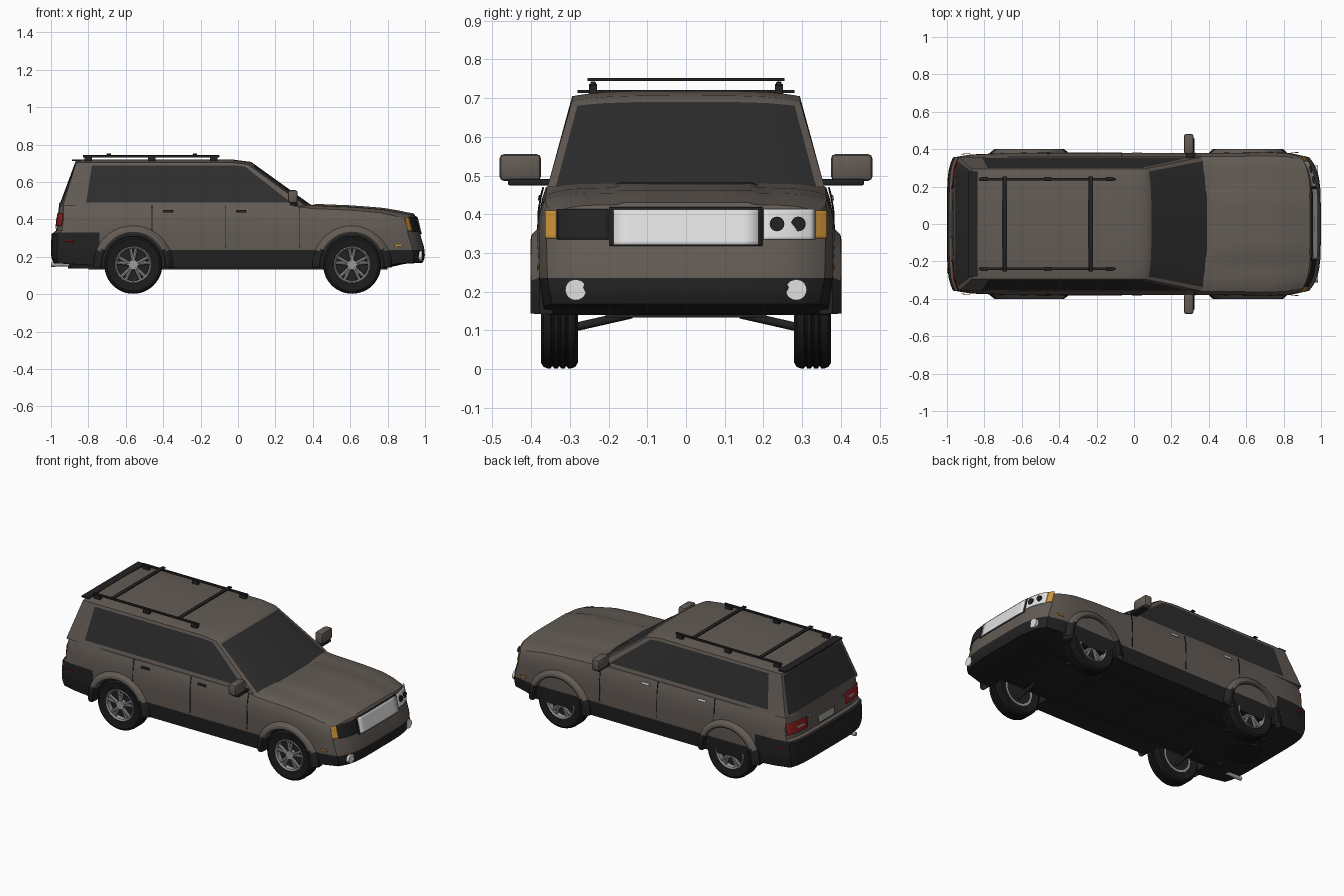
import bpy, bmesh, math
from mathutils import Vector

default_cube = bpy.data.objects.get("Cube")
if default_cube:
    bpy.data.objects.remove(default_cube, do_unlink=True)


def material(name, red, green, blue):
    mat = bpy.data.materials.new(name)
    mat.use_nodes = True
    mat.diffuse_color = (red, green, blue, 1)
    mat.node_tree.nodes["Principled BSDF"].inputs["Base Color"].default_value = (red, green, blue, 1)
    return mat


PAINT = material("taupe paint", .125, .105, .091)
GLASS = material("dark glass", .027, .027, .027)
BLACK = material("black trim", .016, .016, .016)
TYRE = material("tyre rubber", .011, .011, .011)
RIM = material("alloy grey", .33, .33, .33)
WHITE = material("white lens", .75, .75, .75)
AMBER = material("amber lens", .62, .3, .04)
RED = material("red lens", .32, .015, .015)
PLATE = material("plate grey", .4, .4, .38)


def finish(name, bm, mats, smooth=True):
    """Turn a bmesh into a shaded object."""
    bmesh.ops.recalc_face_normals(bm, faces=bm.faces)
    mesh = bpy.data.meshes.new(name)
    bm.to_mesh(mesh)
    bm.free()
    for mat in mats:
        mesh.materials.append(mat)
    obj = bpy.data.objects.new(name, mesh)
    bpy.context.collection.objects.link(obj)
    if smooth:
        shade(obj)
    return obj


def activate(obj):
    bpy.ops.object.select_all(action="DESELECT")
    obj.select_set(True)
    bpy.context.view_layer.objects.active = obj


def shade(obj):
    activate(obj)
    bpy.ops.object.shade_smooth_by_angle(angle=math.radians(32))


def lerp_table(table, value):
    """Piecewise linear lookup in (key, result) pairs."""
    if value <= table[0][0]:
        return table[0][1]
    for (a, fa), (b, fb) in zip(table, table[1:]):
        if value <= b:
            return fa + (fb - fa) * (value - a) / (b - a)
    return table[-1][1]


def lattice_box(name, xs, ys, zs, warp, rule, mats):
    """Gridded box surface, coloured by rule(centre, axis) and then warped."""
    bm, verts, grid = bmesh.new(), {}, (xs, ys, zs)

    def vert(key):
        if key not in verts:
            verts[key] = bm.verts.new([grid[n][key[n]] for n in range(3)])
        return verts[key]

    for axis in range(3):
        p, q = [n for n in range(3) if n != axis]
        for end in (0, len(grid[axis]) - 1):
            for i in range(len(grid[p]) - 1):
                for j in range(len(grid[q]) - 1):
                    corners = []
                    for di, dj in ((0, 0), (1, 0), (1, 1), (0, 1)):
                        key = [end] * 3
                        key[p], key[q] = i + di, j + dj
                        corners.append(vert(tuple(key)))
                    face = bm.faces.new(corners)
                    face.material_index = rule(face.calc_center_median(), axis)
    for v in bm.verts:
        v.co = warp(*v.co)
    return finish(name, bm, mats, smooth=False)


def box(name, centre, size, mat, bevel=0):
    bm = bmesh.new()
    bmesh.ops.create_cube(bm, size=1)
    for v in bm.verts:
        v.co = Vector([c * s for c, s in zip(v.co, size)]) + Vector(centre)
    if bevel:
        bmesh.ops.bevel(bm, geom=bm.edges[:], offset=bevel, segments=2, affect="EDGES", profile=.5)
    return finish(name, bm, [mat])


def rod(name, start, end, radius, mat, sides=20):
    bm = bmesh.new()
    start, end = Vector(start), Vector(end)
    bmesh.ops.create_cone(bm, cap_ends=True, segments=sides, radius1=radius, radius2=radius,
                          depth=(end - start).length)
    turn = (end - start).to_track_quat("Z", "Y")
    for v in bm.verts:
        v.co = turn @ v.co + (start + end) / 2
    return finish(name, bm, [mat])


def lathe(name, profile, x, y, side, mats, segments=40, first=0, sweep=360, rule=None):
    """Revolve a closed (radius, offset) loop about a wheel axle."""
    bm, full = bmesh.new(), sweep == 360
    rings = []
    for n in range(segments if full else segments + 1):
        a = math.radians(first + sweep * n / segments)
        rings.append([bm.verts.new((x + r * math.cos(a), side * (y + o), AXLE_Z + r * math.sin(a)))
                      for r, o in profile])
    pairs = list(zip(rings, rings[1:])) + ([(rings[-1], rings[0])] if full else [])
    for a, b in pairs:
        for k in range(len(profile)):
            face = bm.faces.new((a[k - 1], a[k], b[k], b[k - 1]))
            face.material_index = rule(face.calc_center_median()) if rule else 0
    if not full:
        bm.faces.new(rings[0])
        bm.faces.new(rings[-1])
    return finish(name, bm, mats)


AXLE_Z, AXLES = .157, {"rear": -.56, "front": .61}
PLAN = [(-1, .355), (-.9, .37), (-.6, .38), (.4, .378), (.75, .382), (.9, .378), (1, .358)]
FLANK = [(.14, -.012), (.235, 0), (.33, .002), (.41, 0), (.455, -.008), (.49, -.018)]
DECK = [(-1, .49), (.3, .49), (.4, .477), (.6, .469), (.8, .455), (.9, .442), (1, .425)]
FLOOR = [(-1, .165), (-.8, .155), (-.74, .14), (.8, .14), (.9, .162), (1, .168)]
NOSE = [(.16, .985), (.2, 1), (.25, .995), (.3, .98), (.41, .953), (.44, .935)]
TAIL = [(.16, -.985), (.2, -1), (.32, -.998), (.34, -.973), (.49, -.955)]


def half_width(x, z):
    return lerp_table(PLAN, x) + lerp_table(FLANK, z)


def nose_x(y, z):
    return lerp_table(NOSE, z) - .08 * (abs(y) / .375) ** 5


def tail_x(y, z):
    return lerp_table(TAIL, z) + .045 * (abs(y) / .375) ** 6


def body_warp(x, v, z):
    y = v * half_width(x, z)
    deck = lerp_table(DECK, x) - .02 * abs(v) ** 8 + (.006 if x > .41 and abs(v) < .5 else 0)
    if z > .33:
        z = .33 + (z - .33) / .16 * (deck - .33)
    elif z < .235:
        z = .235 - (.235 - z) / .095 * (.235 - lerp_table(FLOOR, x))
    if x > .7:
        x = .7 + (x - .7) / .3 * (nose_x(y, z) - .7)
    elif x < -.74:
        x = -.74 + (x + .74) / .26 * (-.74 - tail_x(y, z))
    return Vector((x, y, z))


def body_rule(c, axis):
    return int((axis == 2 and c.z < .2) or c.z < .235 or (c.x < -.74 and c.z < .33))


def mirrored(values):
    return [-v for v in reversed(values)] + [0] + values


# Lower body with wheel wells
body = lattice_box("lower_body", [-1, -.95, -.9, -.8, -.74, -.6, -.3, 0, .3, .4, .42, .6, .75, .8, .9, .95, 1],
                   mirrored([.25, .47, .52, .7, .8, .88, .94, 1]),
                   [.14, .17, .2, .235, .25, .3, .32, .33, .34, .41, .455, .475, .49],
                   body_warp, body_rule, [PAINT, BLACK])
for end, axle_x in AXLES.items():
    for side in (-1, 1):
        cutter = rod("wheel_well_cutter", (axle_x, side * .24, AXLE_Z), (axle_x, side * .5, AXLE_Z), .172, PAINT, 40)
        cutter.data.materials.append(BLACK)
        for poly in cutter.data.polygons:
            poly.material_index = 1
        activate(body)
        cut = body.modifiers.new("wheel well", "BOOLEAN")
        cut.operation, cut.solver, cut.object = "DIFFERENCE", "EXACT", cutter
        bpy.ops.object.modifier_apply(modifier=cut.name)
        bpy.data.objects.remove(cutter, do_unlink=True)
shade(body)


# Cabin with glass
def cabin_warp(u, v, t):
    rear = -.957 + .092 * t + .02 * v ** 6 * (1 - t)
    front = .4 - .33 * t - .04 * v ** 4 * (1 - .6 * t)
    y = v * (.358 - .064 * t)
    z = .47 + t * (.249 - .014 * v ** 4 - .012 * max(0, u - .9) / .1)
    return Vector((rear + (front - rear) * u, y, z))


def cabin_rule(c, axis):
    if axis == 1:
        return int(.094 < c.x < .96 and .09 < c.z < .93)
    if axis == 0:
        return int(abs(c.y) < .94 and c.z < .94 and (c.x > .5 or c.z > .05))
    return 0


cabin = lattice_box("cabin", [0, .094, .4, .75, .9, .96, 1], mirrored([.4, .7, .86, .94, 1]),
                    [0, .05, .09, .5, .93, 1], cabin_warp, cabin_rule, [PAINT, GLASS])
shade(cabin)
box("rear_spoiler", (-.862, 0, .717), (.05, .56, .008), BLACK)


# Thin plates that follow the body surface
def patch(name, surface, a0, a1, b0, b1, mat, steps=10):
    bm = bmesh.new()
    rows = [[bm.verts.new(surface(a0 + (a1 - a0) * i / steps, b0 + (b1 - b0) * j / steps))
             for j in range(steps + 1)] for i in range(steps + 1)]
    for r, s in zip(rows, rows[1:]):
        for j in range(steps):
            bm.faces.new((r[j], s[j], s[j + 1], r[j + 1]))
    obj = finish(name, bm, [mat])
    solid = obj.modifiers.new("thickness", "SOLIDIFY")
    solid.thickness, solid.offset = .003, 0


def on_nose(lift):
    return lambda y, z: (nose_x(y, z) + lift, y, z)


def on_tail(lift):
    return lambda y, z: (tail_x(y, z) - lift, y, z)


def on_flank(side, lift=.002):
    return lambda x, z: (x, side * (half_width(x, z) + lift), z)


# Front face
patch("grille_surround", on_nose(.003), -.197, .197, .318, .418, BLACK)
patch("grille", on_nose(.007), -.187, .187, .322, .412, WHITE)
patch("right_headlight", on_nose(.004), -.333, -.2, .335, .413, BLACK)
patch("left_headlight", on_nose(.004), .2, .333, .335, .413, WHITE)
for y in (.235, .29):
    x = nose_x(y, .375)
    rod("headlight_bulb", (x, y, .375), (x + .011, y, .375), .019, BLACK)
for side in (-1, 1):
    patch("front_indicator", on_nose(.005), side * .335, side * .363, .338, .41, AMBER)
    rod("fog_light", (.9, side * .285, .205), (.984, side * .285, .205), .027, WHITE)

# Rear face
patch("number_plate", on_tail(.004), -.075, .075, .35, .39, PLATE)
patch("tailgate_trim", on_tail(.004), -.17, .17, .418, .426, PLATE)
for side in (-1, 1):
    patch("tail_light", on_tail(.004), side * .19, side * .35, .365, .43, RED)
    patch("reverse_light", on_tail(.007), side * .22, side * .28, .39, .402, PLATE)
rod("exhaust_tip", (-.9, -.25, .16), (-1, -.25, .158), .012, PLATE)

for side in (-1, 1):
    # Flank details
    for x in (-.46, -.065, .33):
        patch("door_gap", on_flank(side), x - .002, x + .002, .34 if x < -.4 else .25, .47, BLACK)
    for x in (-.375, .015):
        patch("door_handle", on_flank(side, .006), x - .027, x + .027, .436, .45, BLACK if side < 0 else WHITE)
    patch("rear_marker", on_flank(side, .005), -.925, -.88, .28, .29, RED)
    patch("front_marker", on_flank(side, .003), .84, .88, .255, .268, AMBER)
    # Door mirror
    box("mirror_arm", (.3, side * .39, .483), (.045, .14, .016), BLACK, .004)
    box("mirror_head", (.293, side * .428, .521), (.052, .108, .07), PAINT, .013)
    # Roof rail
    box("roof_rail", (-.465, side * .24, .737), (.73, .014, .012), BLACK, .003)
    for x in (-.8, -.46, -.13):
        box("rail_foot", (x, side * .24, .724), (.04, .02, .024), BLACK)
    # Chassis
    box("chassis_rail", (0, side * .19, .143), (1.6, .035, .02), BLACK)
    for end, axle_x in AXLES.items():
        rod("suspension_arm", (axle_x, side * .29, .108), (axle_x, side * .14, .142), .011, BLACK)
for x in (-.69, -.23):
    box("roof_crossbar", (x, 0, .748), (.024, .51, .008), BLACK, .002)
for x in (-.35, 0, .38, .75):
    box("chassis_crossmember", (x, 0, .142), (.035, .4, .016), BLACK)
rod("spare_wheel", (-.8, 0, .138), (-.8, 0, .18), .11, TYRE, 32)

# Wheels and arch flares
TREAD = [(.155, -.03)]
for groove in (-.018, 0, .018):
    TREAD += [(.155, groove - .004), (.15, groove - .002), (.15, groove + .002), (.155, groove + .004)]
TYRE_LOOP = [(.097, -.042), (.14, -.048), (.151, -.041)] + TREAD + [(.155, .03), (.151, .041), (.14, .048), (.097, .042)]
RIM_LOOP = [(.1, -.04), (.1, .041), (.093, .045), (.086, .038), (.084, -.04)]
FLARE_LOOP = [(.166, -.04), (.166, .014), (.174, .018), (.19, .015), (.212, -.006), (.212, -.04)]
for end, axle_x in AXLES.items():
    for side in (-1, 1):
        name = end + ("_left_" if side > 0 else "_right_")
        lathe(name + "tyre", TYRE_LOOP, axle_x, .327, side, [TYRE], 48)
        lathe(name + "rim", RIM_LOOP, axle_x, .327, side, [RIM])
        rod(name + "brake", (axle_x, side * .29, AXLE_Z), (axle_x, side * .335, AXLE_Z), .088, BLACK, 32)
        rod(name + "hub", (axle_x, side * .33, AXLE_Z), (axle_x, side * .366, AXLE_Z), .026, RIM)
        for n in range(5):
            a = math.radians(90 + 72 * n)
            for spread in (-.17, .17):
                tip = a + spread
                rod(name + "spoke", (axle_x + .015 * math.cos(a), side * .357, AXLE_Z + .015 * math.sin(a)),
                    (axle_x + .09 * math.cos(tip), side * .355, AXLE_Z + .09 * math.sin(tip)), .0095, RIM, 8)
        lathe(name + "flare", FLARE_LOOP, axle_x, .384, side, [PAINT, BLACK], 36, -4, 188,
              lambda c: int(c.z < .235))
